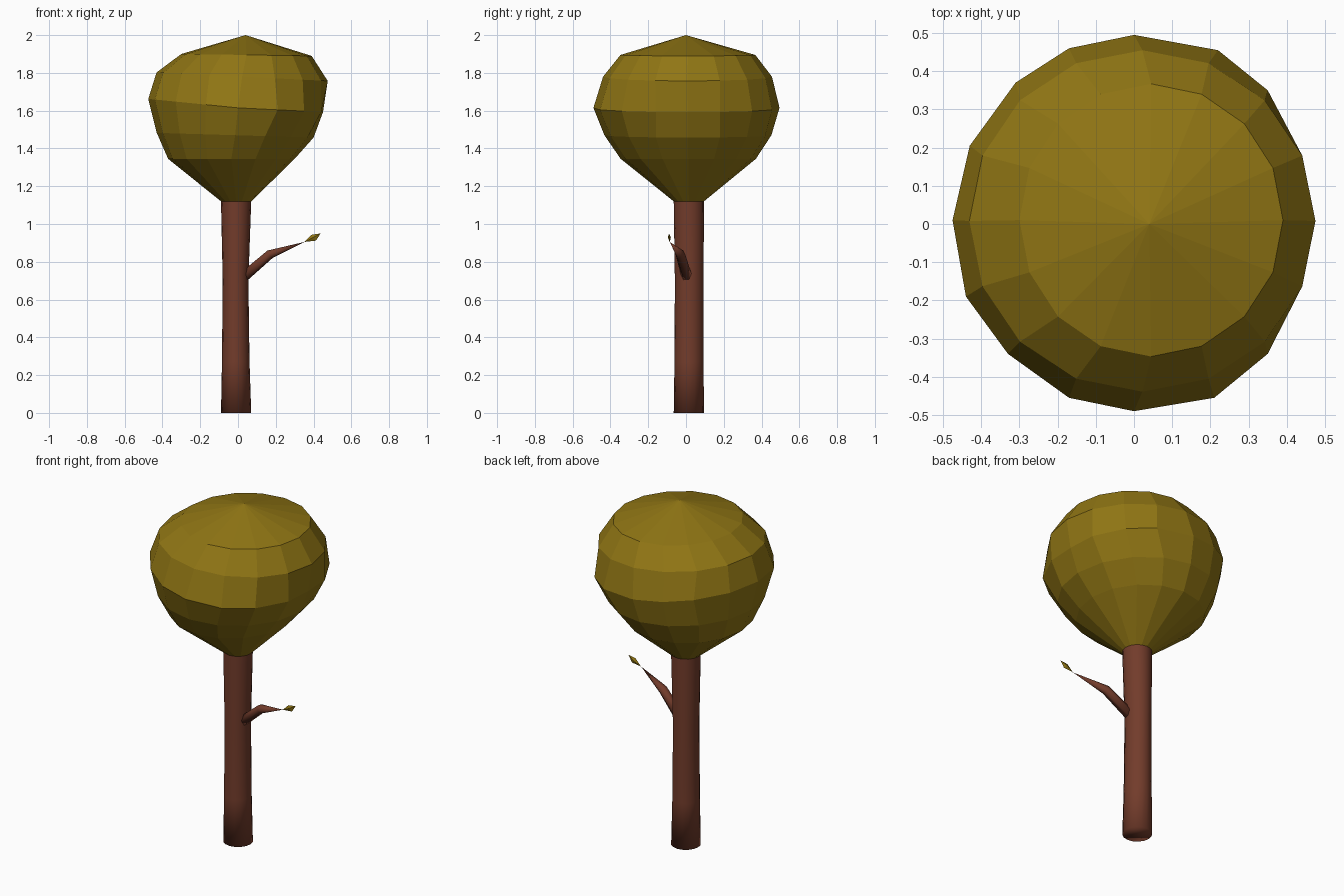
import bpy, bmesh
from math import cos, sin, pi
from mathutils import Vector

if "Cube" in bpy.data.objects:
    bpy.data.objects.remove(bpy.data.objects["Cube"])

SIDES = 16

def material(name, color):
    m = bpy.data.materials.new(name)
    m.diffuse_color = (*color, 1)
    m.use_nodes = True
    m.node_tree.nodes["Principled BSDF"].inputs["Base Color"].default_value = m.diffuse_color
    return m

bark = material("bark", (0.17, 0.045, 0.024))
leaves = material("leaves", (0.28, 0.18, 0.007))

def loft(name, rings, mat, cap_start=False, cap_end=False, smooth=False):
    """Skin a list of point rings; a one-point ring becomes a tip."""
    bm = bmesh.new()
    loops = [[bm.verts.new(p) for p in ring] for ring in rings]
    for a, b in zip(loops, loops[1:]):
        n = max(len(a), len(b))
        for i in range(n):
            j = (i + 1) % n
            quad = [a[i % len(a)], a[j % len(a)], b[j % len(b)], b[i % len(b)]]
            bm.faces.new(list(dict.fromkeys(quad)))
    if cap_start:
        bm.faces.new(loops[0])
    if cap_end:
        bm.faces.new(loops[-1])
    bmesh.ops.recalc_face_normals(bm, faces=bm.faces)
    for f in bm.faces:
        f.smooth = smooth
    me = bpy.data.meshes.new(name)
    bm.to_mesh(me)
    bm.free()
    me.materials.append(mat)
    ob = bpy.data.objects.new(name, me)
    bpy.context.collection.objects.link(ob)
    return ob

def ring(cx, cy, z, rx, ry, tilt=0.0, n=SIDES):
    """Horizontal ellipse whose height slopes along x by tilt."""
    return [(cx + rx * cos(2 * pi * i / n), cy + ry * sin(2 * pi * i / n),
             z + tilt * rx * cos(2 * pi * i / n)) for i in range(n)]

# Trunk: slightly waisted, with a soft bottom edge
loft("trunk", [ring(-0.01, 0.015, 0, 0.08, 0.08),
               ring(-0.012, 0.016, 0.27, 0.073, 0.077),
               ring(-0.013, 0.017, 0.70, 0.068, 0.076),
               ring(-0.01, 0.015, 1.12, 0.08, 0.08)], bark, cap_start=True, smooth=True)

# Crown: widest ring is slightly irregular
wide = [(.45, .01), (.44, .18), (.35, .35), (.22, .455), (0, .495), (-.17, .46),
        (-.31, .37), (-.43, .205), (-.475, .01), (-.44, -.19), (-.33, -.34),
        (-.17, -.455), (0, -.49), (.21, -.455), (.35, -.34), (.44, -.16)]
loft("crown", [ring(-0.01, 0.015, 1.12, 0.08, 0.08),
               ring(-0.035, 0.012, 1.345, 0.335, 0.358),
               ring(-0.015, 0.01, 1.47, 0.415, 0.442, -0.03),
               [(x, y, 1.615 - 0.05 * x + 0.05 * max(0, -x)) for x, y in wide],
               ring(0.022, 0.008, 1.78, 0.453, 0.447, -0.05),
               ring(0.045, 0.01, 1.895, 0.345, 0.357, -0.015),
               [(0.04, 0, 2.0)]], leaves)

# Side branch: tapers to a point after one bend
def branch_ring(centre, direction, r, n=6):
    d = Vector(direction).normalized()
    u = d.cross(Vector((0, 0, 1))).normalized()
    v = u.cross(d)
    return [Vector(centre) + r * (cos(2 * pi * i / n) * u + sin(2 * pi * i / n) * v)
            for i in range(n)]

loft("branch", [branch_ring((0.03, 0.005, 0.72), (0.8, -0.1, 0.7), 0.03),
                branch_ring((0.17, -0.03, 0.84), (0.85, -0.2, 0.5), 0.026),
                [(0.352, -0.086, 0.905)]], bark, cap_start=True, smooth=True)

# Leaf: thin diamond at the branch tip
loft("leaf", [[(0.352, -0.086, 0.905)],
              [(0.39, -0.088, 0.943), (0.397, -0.096, 0.928),
               (0.413, -0.088, 0.912), (0.397, -0.08, 0.928)],
              [(0.437, -0.09, 0.95)]], leaves)
